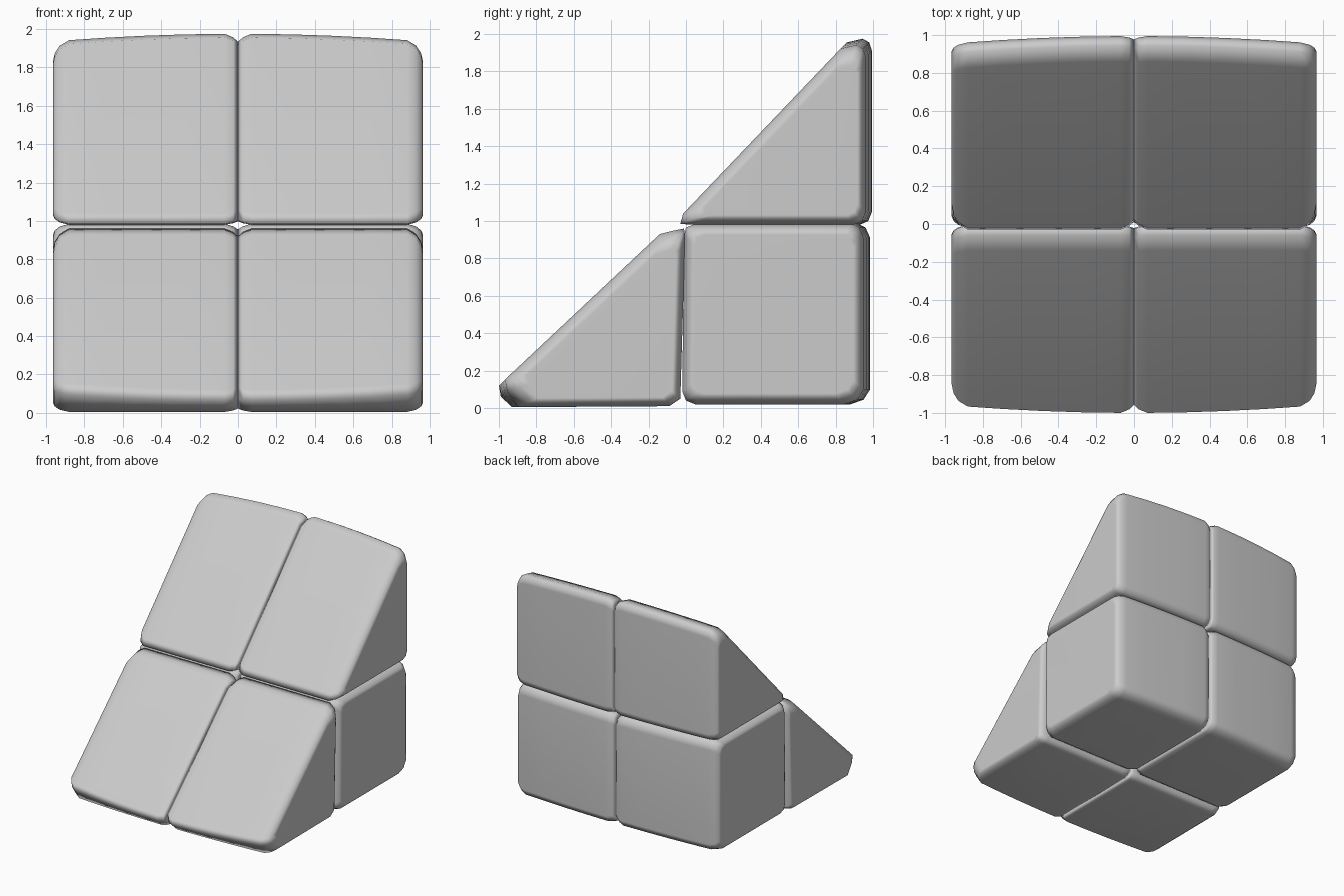
import bpy, bmesh
from mathutils import Vector

if "Cube" in bpy.data.objects:
    bpy.data.objects.remove(bpy.data.objects["Cube"])

grey = bpy.data.materials.new("soft_grey")
grey.use_nodes = True
grey.diffuse_color = (0.6, 0.6, 0.6, 1)
grey.node_tree.nodes["Principled BSDF"].inputs["Base Color"].default_value = (0.6, 0.6, 0.6, 1)

# Side profiles (y, z), the point each one shrinks towards, and its end scale
BLOCKS = {
    "front_wedge": ([(-1, .12), (-.99, .06), (-.93, .005), (-.09, .01), (-.03, .05),
                     (-.005, .9), (-.01, .96), (-.06, .95), (-.14, .93)], (-.29, .29), .83),
    "base_block": ([(-.02, .09), (0, .04), (.05, .02), (.88, .02), (.95, .045), (.985, .1),
                    (.985, .91), (.96, .965), (.92, .985), (.05, .985), (0, .965), (-.01, .92)],
                   (.48, .5), .88),
    "top_wedge": ([(-.03, .985), (.03, .98), (.93, .98), (.975, 1.0), (.995, 1.05),
                   (.995, 1.91), (.98, 1.955), (.945, 1.975), (.86, 1.955), (-.015, 1.04)],
                  (.7, 1.28), .83),
}
# Distance from the middle seam, and how much of the seam / outer rounding applies
SECTIONS = [(0, 1, 0), (.025, .45, 0), (.07, 0, 0), (.28, 0, 0), (.48, 0, 0),
            (.69, 0, 0), (.88, 0, 0), (.93, 0, .25), (.955, 0, .6), (.965, 0, 1)]


def bulge(y, z, x):
    """Curve the outer walls inwards away from the middle seam."""
    k = .035 * min(x / .9, 1) ** 2
    tip = y < -.97
    if y > .8:
        y -= k
    if z > 1.8 or tip:
        z += k if tip else -k
    if y < -.8:
        y += k
    return y, z


def make_block(name, side, profile, centre, end_scale):
    bm = bmesh.new()
    c = Vector(centre)
    rings = []
    for x, seam, outer in SECTIONS:
        scale = 1 - .06 * seam - (1 - end_scale) * outer
        ring = []
        for p in profile:
            q = c + (Vector(bulge(*p, x)) - c) * scale
            ring.append(bm.verts.new((side * x, q.x, q.y)))
        rings.append(ring)
    n = len(profile)
    for a, b in zip(rings, rings[1:]):
        for i in range(n):
            j = (i + 1) % n
            bm.faces.new((a[i], a[j], b[j], b[i]))
    for ring in (rings[0], rings[-1]):
        bm.faces.new(ring)
    bmesh.ops.recalc_face_normals(bm, faces=bm.faces)
    mesh = bpy.data.meshes.new(name)
    bm.to_mesh(mesh)
    bm.free()
    mesh.materials.append(grey)
    mesh.shade_smooth()
    obj = bpy.data.objects.new(name, mesh)
    bpy.context.collection.objects.link(obj)
    # Keep large faces flat and the edges softly rounded
    obj.modifiers.new("soft_edges", "WEIGHTED_NORMAL")


# Mirrored pairs of blocks
for side, label in ((1, "left"), (-1, "right")):
    for part, (profile, centre, end_scale) in BLOCKS.items():
        make_block(label + "_" + part, side, profile, centre, end_scale)
